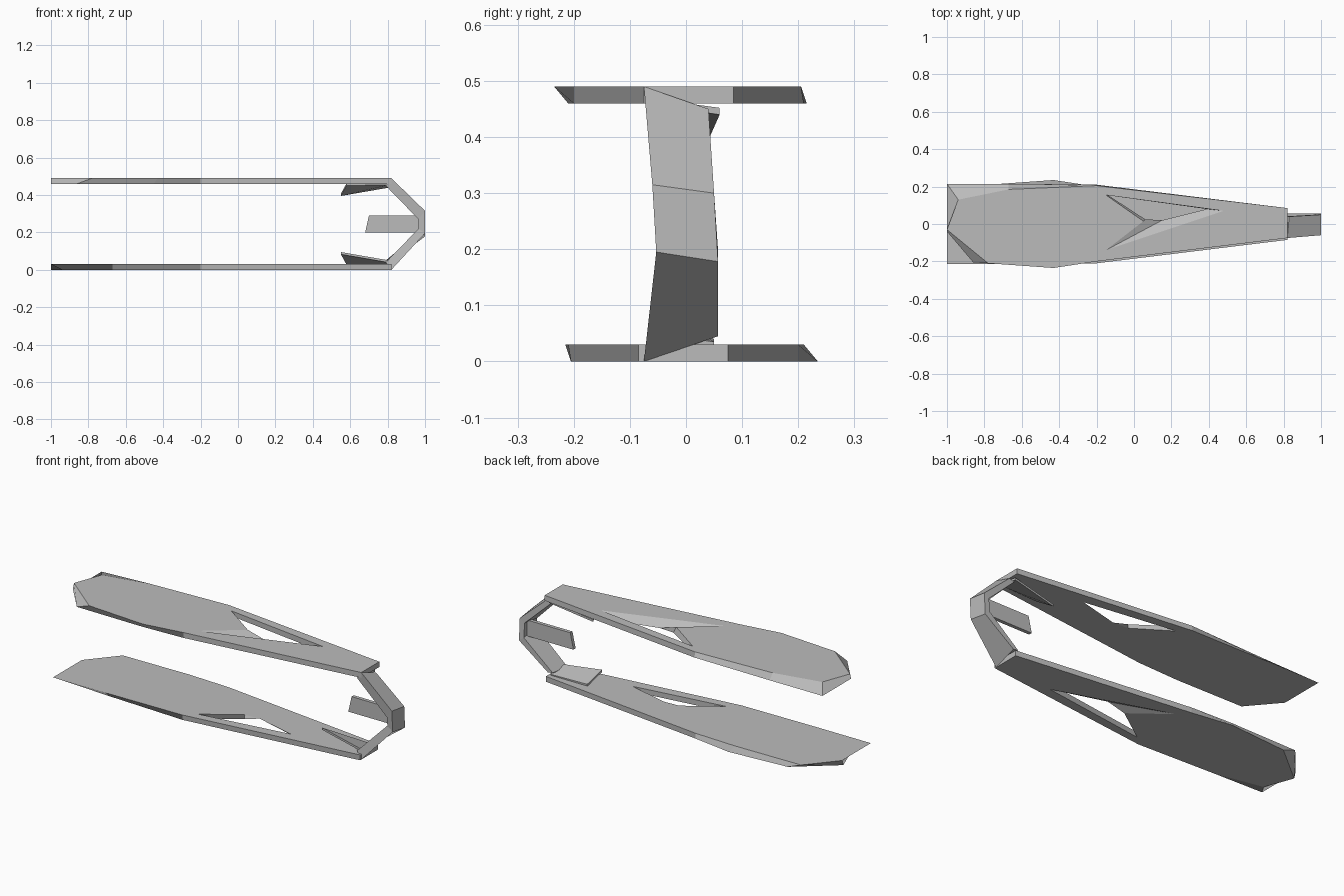
import bpy
import bmesh
from mathutils import Matrix, Vector

cube = bpy.data.objects.get("Cube")
if cube:
    bpy.data.objects.remove(cube, do_unlink=True)

HEIGHT = 0.49
GAP = 0.46

steel = bpy.data.materials.new("brushed_grey")
steel.use_nodes = True
grey = (0.5, 0.5, 0.5, 1)
steel.diffuse_color = grey
steel.node_tree.nodes["Principled BSDF"].inputs["Base Color"].default_value = grey

# Half turn about the long axis through mid height
flip = (Matrix.Translation((0, 0, HEIGHT / 2)) @ Matrix.Rotation(3.14159265, 4, "X")
        @ Matrix.Translation((0, 0, -HEIGHT / 2)))


def finish(bm, name, turned=False):
    if turned:
        bmesh.ops.transform(bm, matrix=flip, verts=bm.verts)
    bmesh.ops.recalc_face_normals(bm, faces=bm.faces)
    mesh = bpy.data.meshes.new(name)
    bm.to_mesh(mesh)
    bm.free()
    mesh.materials.append(steel)
    obj = bpy.data.objects.new(name, mesh)
    bpy.context.scene.collection.objects.link(obj)
    return obj


def ring(bm, points, z):
    verts = [bm.verts.new((x, y, z)) for x, y in points]
    edges = [bm.edges.new((v, verts[i - 1])) for i, v in enumerate(verts)]
    return verts, edges


def walls(bm, low, high):
    for i in range(len(low)):
        bm.faces.new((low[i - 1], low[i], high[i], high[i - 1]))


def loft(name, sections):
    """Skin a row of equal cross-sections and cap both ends."""
    bm = bmesh.new()
    rows = [[bm.verts.new(p) for p in s] for s in sections]
    for a, b in zip(rows, rows[1:]):
        walls(bm, a, b)
    bm.faces.new(rows[0])
    bm.faces.new(rows[-1])
    return finish(bm, name)


# Blade outlines, outer face and inner face, with an arrow shaped opening
outer_edge = [(.82, -.075), (-.2, -.2), (-.43, -.235), (-.78, -.21), (-1, -.03),
              (-.94, .13), (-.67, .185), (-.2, .205), (.82, .085)]
inner_edge = [(.82, -.075), (-.2, -.2), (-.45, -.21), (-.86, -.205), (-1, -.04),
              (-1, .215), (-.67, .215), (-.2, .21), (.82, .085)]
outer_hole = [(.48, .07), (-.15, .155), (.05, .015), (-.15, -.14)]
inner_hole = [(.39, .08), (-.14, .155), (.06, .025), (.15, .02)]


def blade(name, turned):
    bm = bmesh.new()
    faces = []
    for edge, hole, z in ((inner_edge, inner_hole, GAP), (outer_edge, outer_hole, HEIGHT)):
        rim, rim_edges = ring(bm, edge, z)
        cut, cut_edges = ring(bm, hole, z)
        bmesh.ops.triangle_fill(bm, use_beauty=True, use_dissolve=False,
                                edges=rim_edges + cut_edges, normal=(0, 0, 1))
        faces.append((rim, cut))
    for low, high in zip(*faces):
        walls(bm, low, high)
    finish(bm, name, turned)


# Tilted tab that folds inwards from the strap
def tab(name, turned):
    bm = bmesh.new()
    sheet = [(.55, -.04, .095), (.81, -.06, .05), (.81, .05, .035), (.58, .05, .04)]
    top = [bm.verts.new(p) for p in sheet]
    low = [bm.verts.new(Vector(p) - Vector((0, 0, .012))) for p in sheet]
    walls(bm, low, top)
    bm.faces.new(top)
    bm.faces.new(low)
    finish(bm, name, turned)


for side, turned in (("upper", False), ("lower", True)):
    blade(side + "_blade", turned)
    tab(side + "_tab", not turned)

# Bent strap joining the blades: outer front, outer back, inner back, inner front
loft("end_strap", [
    [(.82, -.075, .49), (.83, .04, .45), (.80, .04, .44), (.79, -.07, .45)],
    [(1, -.06, .315), (1, .05, .3), (.97, .05, .28), (.965, -.055, .27)],
    [(1, -.053, .195), (1, .057, .178), (.97, .057, .2), (.965, -.05, .22)],
    [(.82, -.075, 0), (.82, .057, .045), (.79, .057, .05), (.79, -.07, .04)],
])

# Flat tongue pointing in from the strap
loft("centre_tongue", [
    [(.68, y, .2), (.985, y, .2), (.975, y, .29), (.70, y, .29)] for y in (.01, .03)
])
